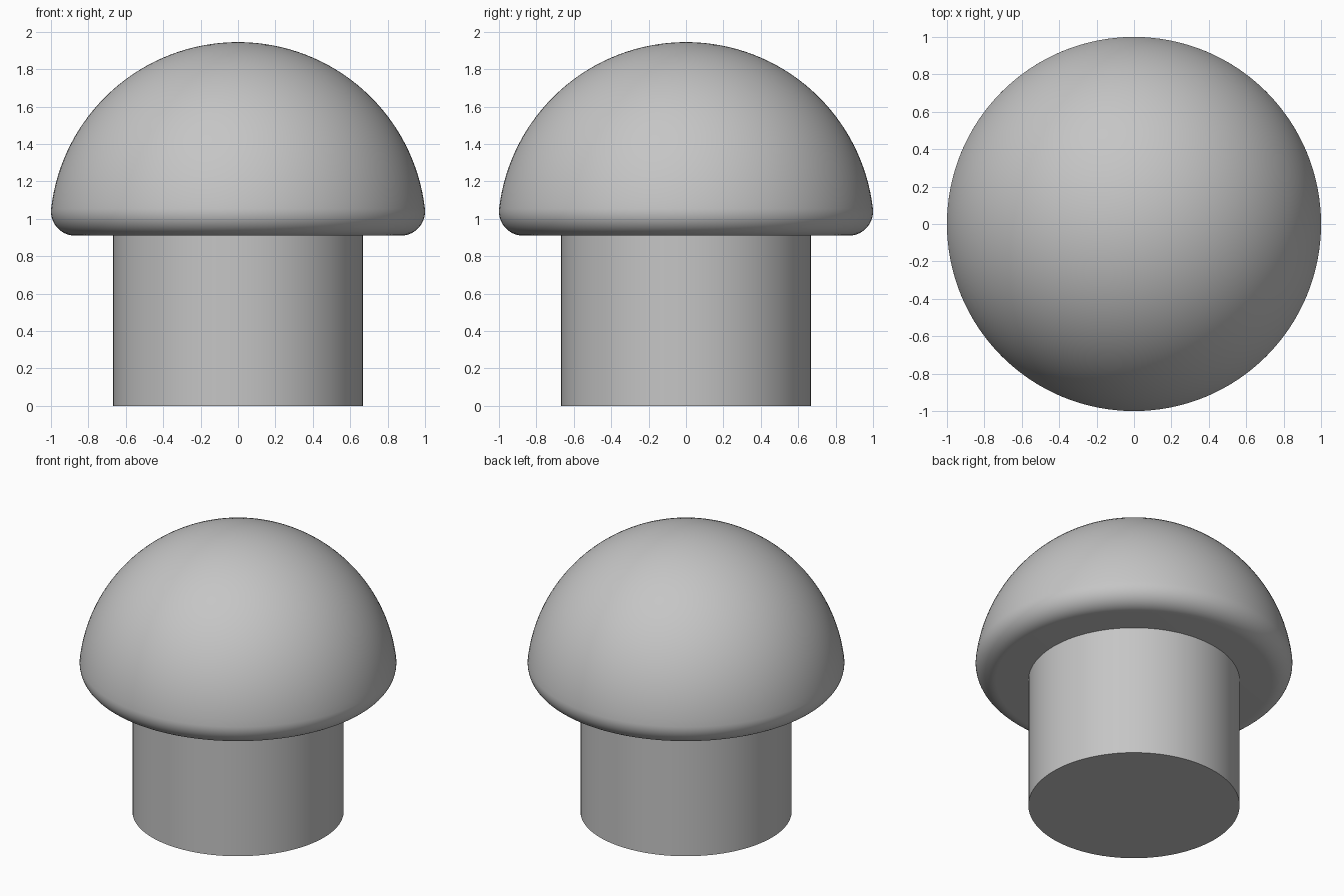
import bpy
import bmesh
from math import sin, cos, pi, sqrt, atan2, radians

cube = bpy.data.objects.get("Cube")
if cube:
    bpy.data.objects.remove(cube, do_unlink=True)

grey = bpy.data.materials.new("plain_grey")
grey.use_nodes = True
GREY = (0.56, 0.56, 0.56, 1)
grey.diffuse_color = GREY
grey.node_tree.nodes["Principled BSDF"].inputs["Base Color"].default_value = GREY


def lathe(name, profile, segments):
    """Revolve a (radius, height) profile that starts and ends on the axis."""
    bm = bmesh.new()
    verts = [bm.verts.new((r, 0, z)) for r, z in profile]
    edges = [bm.edges.new(pair) for pair in zip(verts, verts[1:])]
    bmesh.ops.spin(bm, geom=verts + edges, cent=(0, 0, 0), axis=(0, 0, 1),
                   angle=2 * pi, steps=segments, use_merge=True)
    bmesh.ops.remove_doubles(bm, verts=bm.verts, dist=0.0001)
    bmesh.ops.recalc_face_normals(bm, faces=bm.faces)
    mesh = bpy.data.meshes.new(name)
    bm.to_mesh(mesh)
    bm.free()
    obj = bpy.data.objects.new(name, mesh)
    bpy.context.collection.objects.link(obj)
    mesh.materials.append(grey)
    bpy.ops.object.select_all(action="DESELECT")
    obj.select_set(True)
    bpy.context.view_layer.objects.active = obj
    bpy.ops.object.shade_smooth_by_angle(angle=radians(30))
    return obj


def arc(x, z, radius, start, end, steps):
    angles = [start + (end - start) * i / steps for i in range(steps + 1)]
    return [(x + radius * cos(a), z + radius * sin(a)) for a in angles]


# Cap: spherical dome blended into a flat underside by a rounded rim
BASE, TOP, DOME, RIM = 0.91, 1.945, 1.006, 0.13
dome_z = TOP - DOME
rim_z = BASE + RIM
rim_x = sqrt((DOME - RIM) ** 2 - (rim_z - dome_z) ** 2)
blend = atan2(rim_z - dome_z, rim_x)
rim = arc(rim_x, rim_z, RIM, -pi / 2, blend, 14)
dome = arc(0, dome_z, DOME, blend, pi / 2, 32)
lathe("cap", [(0, BASE)] + rim + dome[1:-1] + [(0, TOP)], 128)

# Stem: plain cylinder reaching just into the cap
STEM = 0.667
lathe("stem", [(0, 0), (STEM, 0), (STEM, BASE + 0.02), (0, BASE + 0.02)], 96)
